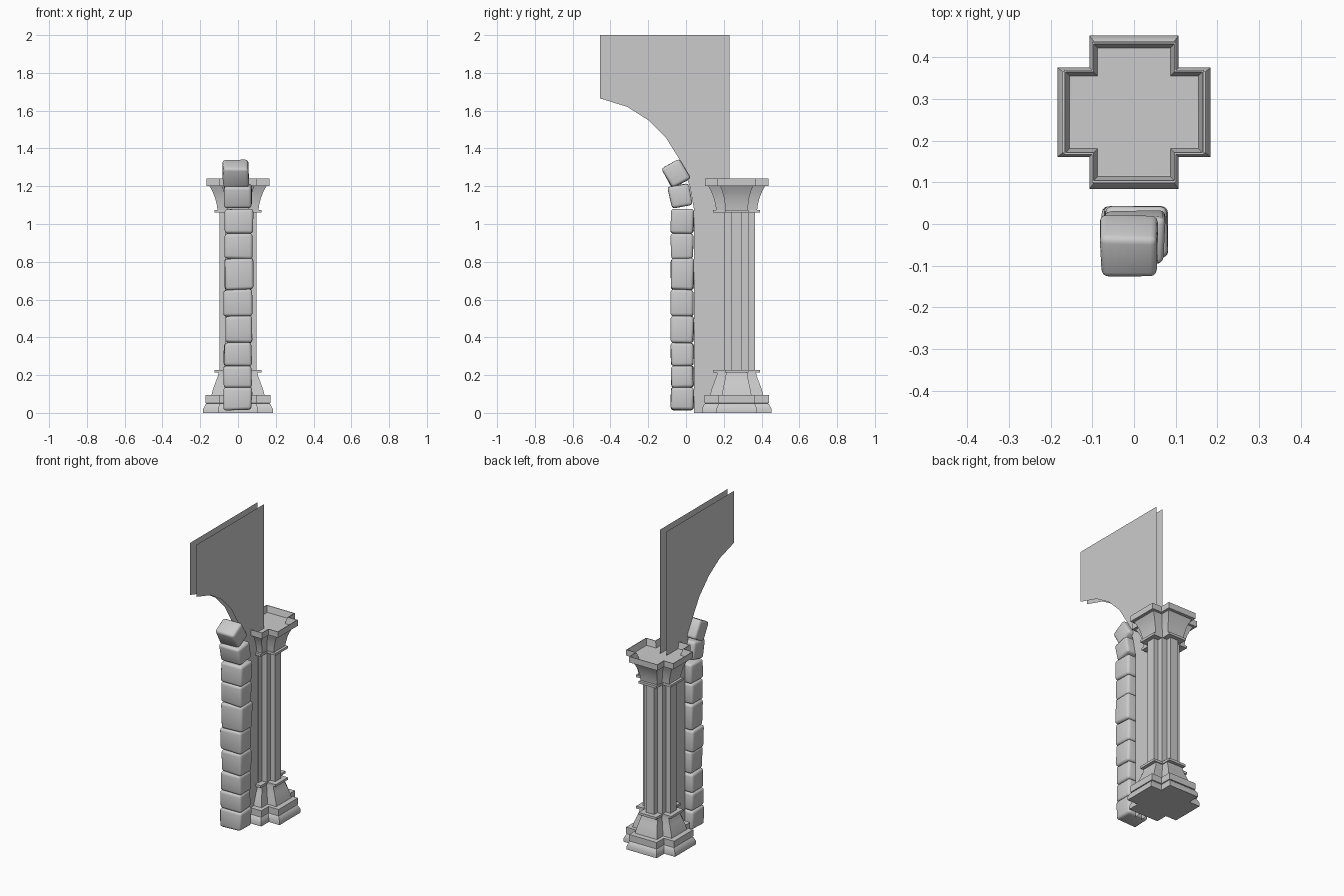
import bpy, bmesh, math, random
from mathutils import Matrix, Vector

if "Cube" in bpy.data.objects:
    bpy.data.objects.remove(bpy.data.objects["Cube"])

random.seed(4)
stone = bpy.data.materials.new("grey_stone")
stone.diffuse_color = (0.6, 0.6, 0.6, 1)
stone.use_nodes = True
stone.node_tree.nodes["Principled BSDF"].inputs["Base Color"].default_value = stone.diffuse_color
CY = 0.268  # column centre in y


def finish(name, bm, smooth=True):
    me = bpy.data.meshes.new(name)
    bm.to_mesh(me)
    bm.free()
    ob = bpy.data.objects.new(name, me)
    bpy.context.collection.objects.link(ob)
    me.materials.append(stone)
    if smooth:
        bpy.ops.object.select_all(action='DESELECT')
        ob.select_set(True)
        bpy.context.view_layer.objects.active = ob
        bpy.ops.object.shade_smooth_by_angle(angle=math.radians(35))
    return ob


def cross(e, w, c):
    """Stepped cross outline: arm reach e, arm half width w, inner corner c."""
    quarter = [(e, -w), (e, w), (c, w), (c, c), (w, c)]
    pts = []
    for k in range(4):
        for x, y in quarter:
            for _ in range(k):
                x, y = -y, x
            pts.append((x, y))
    return pts


def loft(name, rows, bottom=False, top=False):
    """Skin stacked cross outlines given as (reach, arm half width, inner corner, z)."""
    bm = bmesh.new()
    loops = [[bm.verts.new((x, y + CY, z)) for x, y in cross(e, w, c)]
             for e, w, c, z in rows]
    for a, b in zip(loops, loops[1:]):
        for i in range(len(a)):
            j = (i + 1) % len(a)
            bm.faces.new((a[i], a[j], b[j], b[i]))
    if bottom:
        bm.faces.new(loops[0][::-1])
    if top:
        bm.faces.new(loops[-1])
    # plain crosses collapse their inner step
    bmesh.ops.remove_doubles(bm, verts=bm.verts, dist=1e-5)
    return finish(name, bm)


def plain(rows):
    return [(e, w, w, z) for e, w, z in rows]


# Column base: plinth, step and flared bell
loft("column_base", plain([
    (.184, .107, 0), (.184, .107, .022), (.172, .098, .045), (.165, .093, .05),
    (.171, .098, .052), (.171, .098, .094), (.140, .078, .096), (.133, .073, .125),
    (.118, .064, .165), (.106, .058, .195), (.103, .056, .215)]), bottom=True)

# Collars above the base and below the capital
for name, z in (("lower_collar", .213), ("upper_collar", 1.06)):
    loft(name, plain([(.125, .062, z), (.125, .062, z + .015)]), True, True)

# Stepped shaft
loft("column_shaft", [(.098, .029, .065, .22), (.098, .029, .065, 1.065)])

# Capital: flared bell, rim and sunken top
loft("column_capital", plain([
    (.108, .058, 1.07), (.112, .061, 1.10), (.122, .067, 1.14), (.136, .077, 1.175),
    (.150, .087, 1.20), (.168, .101, 1.202), (.168, .101, 1.24), (.164, .097, 1.24),
    (.154, .087, 1.20)]), top=True)

# Twin wall sheets with the springing of an arch
outline = [(.23, 0), (.23, 2), (-.455, 2), (-.455, 1.665), (-.31, 1.62), (-.2, 1.55),
           (-.105, 1.455), (-.03, 1.335), (.02, 1.2), (.042, 1.08), (.042, 0)]
for name, x in (("left_wall_sheet", -.023), ("right_wall_sheet", .023)):
    bm = bmesh.new()
    pts = outline if x < 0 else outline[::-1]
    f = bm.faces.new([bm.verts.new((x, y, z)) for y, z in pts])
    f.normal_update()
    if f.normal.x * x < 0:
        f.normal_flip()
    finish(name, bm, False)


# Rounded, slightly uneven blocks
def block(name, size, centre, tilt=0):
    bm = bmesh.new()
    bmesh.ops.create_cube(bm, size=1)
    for v in bm.verts:
        v.co = Vector([c * s + random.uniform(-.004, .004) for c, s in zip(v.co, size)])
    bmesh.ops.bevel(bm, geom=bm.edges[:], offset=.016, segments=3, profile=.5,
                    affect='EDGES')
    bmesh.ops.transform(bm, verts=bm.verts,
                        matrix=Matrix.Translation(centre) @ Matrix.Rotation(tilt, 4, 'X'))
    return finish(name, bm)


joints = [.015, .133, .25, .372, .512, .653, .817, .947, 1.08]
for i, (a, b) in enumerate(zip(joints, joints[1:])):
    block(f"pier_block_{i + 1}", (.148, .12, b - a),
          (random.uniform(-.003, .006), -.02, (a + b) / 2))
block("arch_block_1", (.146, .11, .118), (0, -.03, 1.148), math.radians(12))
block("arch_block_2", (.138, .11, .118), (-.011, -.053, 1.267), math.radians(29))
